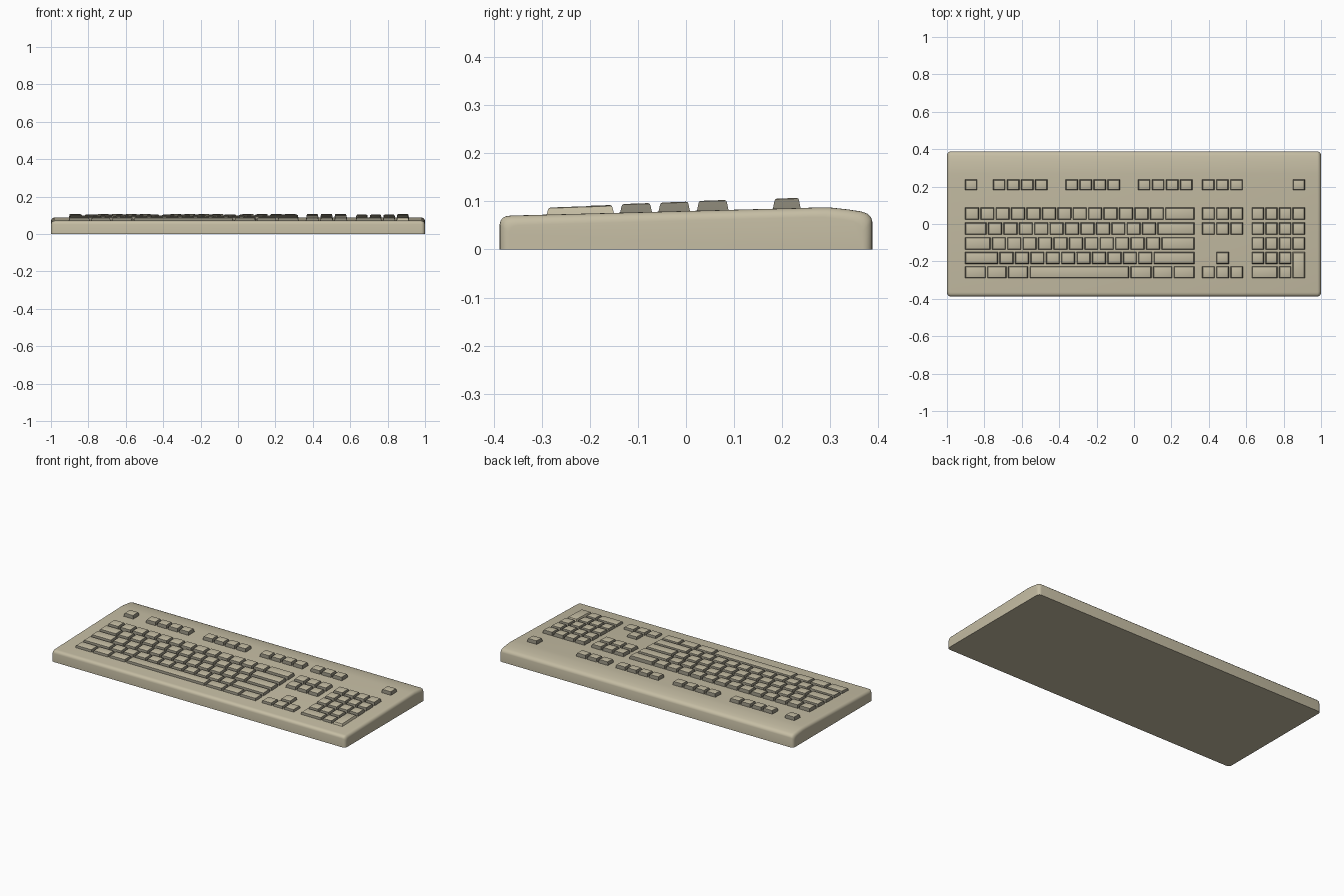
import bpy, bmesh, math

if "Cube" in bpy.data.objects:
    bpy.data.objects.remove(bpy.data.objects["Cube"])


def material(name, rgb):
    m = bpy.data.materials.new(name)
    m.diffuse_color = (*rgb, 1)
    m.use_nodes = True
    m.node_tree.nodes["Principled BSDF"].inputs["Base Color"].default_value = m.diffuse_color
    return m


beige = material("warm_beige", (0.56, 0.51, 0.37))
grey = material("key_side_grey", (0.235, 0.22, 0.17))


def finish(name, bm, angle, sides=False):
    bmesh.ops.recalc_face_normals(bm, faces=bm.faces)
    if sides:  # steep key walls take the darker colour
        for f in bm.faces:
            f.material_index = int(abs(f.normal.z) < .6)
    me = bpy.data.meshes.new(name)
    bm.to_mesh(me)
    bm.free()
    ob = bpy.data.objects.new(name, me)
    bpy.context.collection.objects.link(ob)
    me.materials.append(beige)
    if sides:
        me.materials.append(grey)
    bpy.ops.object.select_all(action='DESELECT')
    ob.select_set(True)
    bpy.context.view_layer.objects.active = ob
    bpy.ops.object.shade_smooth_by_angle(angle=math.radians(angle))


def loft(bm, rings):
    rings = [[bm.verts.new(p) for p in r] for r in rings]
    n = len(rings[0])
    for a, b in zip(rings, rings[1:]):
        for i in range(n):
            bm.faces.new((a[i], a[(i + 1) % n], b[(i + 1) % n], b[i]))
    bm.faces.new(rings[0])
    bm.faces.new(rings[-1])


# Case: side profile (y, z) swept along x, with rounded ends
profile = [(-.3875, 0), (-.3875, .052), (-.386, .059), (-.382, .065), (-.375, .069),
           (-.365, .0705), (.24, .0863), (.27, .0873), (.30, .0873), (.335, .0835),
           (.365, .079), (.377, .0745), (.385, .067), (.3875, .058), (.3875, 0)]
R = .02
stations = []
for k in range(6):
    a = k / 5 * math.pi / 2
    stations.append((1 - R + R * math.cos(a), R * (1 - math.sin(a))))
stations = [(-x, d) for x, d in stations] + [(x, d) for x, d in reversed(stations)]
bm = bmesh.new()
loft(bm, [[(x, y * (1 - d / .3875), z - d if z > 0 else 0) for y, z in profile]
          for x, d in stations])
finish("case", bm, 35)


def deck(y):
    return .0705 + (y + .365) * .0261


# Row extents: front y, back y, key top height
ROWS = {"f": (.180, .239, .1065), 1: (.022, .089, .102), 2: (-.058, .009, .0985),
        3: (-.138, -.070, .0955), 4: (-.215, -.149, .0915), 5: (-.291, -.225, .088)}


def key(bm, x0, x1, row, y1=None, top=None):
    y0, yb, t = ROWS[row]
    y1, t = y1 or yb, top or t
    ym = (y0 + y1) / 2
    rings = []
    for inset, drop in ((0, None), (.004, .0045), (.0055, .0015), (.009, 0)):
        ring = []
        for x, y in ((x0 + inset, y0 + inset), (x1 - inset, y0 + inset),
                     (x1 - inset, y1 - inset), (x0 + inset, y1 - inset)):
            z = deck(y) - .004 if drop is None else t - drop + (y - ym) * .035
            ring.append((x, y, z))
        rings.append(ring)
    loft(bm, rings)


def run(bm, x, pitch, widths, row, gap=.007):
    for w in widths:
        key(bm, x + gap / 2, x + w * pitch - gap / 2, row)
        x += w * pitch


# Main typing block
bm = bmesh.new()
layout = {1: [1] * 13 + [2], 2: [1.5] + [1] * 11 + [2.5], 3: [1.75] + [1] * 11 + [2.25],
          4: [2.25] + [1] * 10 + [2.75], 5: [1.45, 1.35, 1.4, 6.55, 1.45, 1.35, 1.45]}
for row, widths in layout.items():
    run(bm, -.908, .0824, widths, row)
finish("typing_keys", bm, 25, True)

# Function row
bm = bmesh.new()
for x, n in ((-.909, 1), (-.759, 4), (-.371, 4), (.016, 4), (.360, 3), (.844, 1)):
    run(bm, x, .0752, [1] * n, "f", .008)
finish("function_keys", bm, 25, True)

# Editing and arrow keys
bm = bmesh.new()
for row in (1, 2, 5):
    run(bm, .360, .0757, [1] * 3, row)
run(bm, .360 + .0757, .0757, [1], 4)
finish("navigation_keys", bm, 25, True)

# Number pad with a wide zero
bm = bmesh.new()
for row, widths in ((1, [1] * 4), (2, [1] * 4), (3, [1] * 4), (4, [1] * 3), (5, [2, 1])):
    run(bm, .626, .0728, widths, row, .006)
finish("number_pad_keys", bm, 25, True)

# Tall enter key
bm = bmesh.new()
key(bm, .626 + 3 * .0728 + .003, .626 + 4 * .0728 - .003, 5, -.149, .0895)
finish("number_pad_enter", bm, 25)
